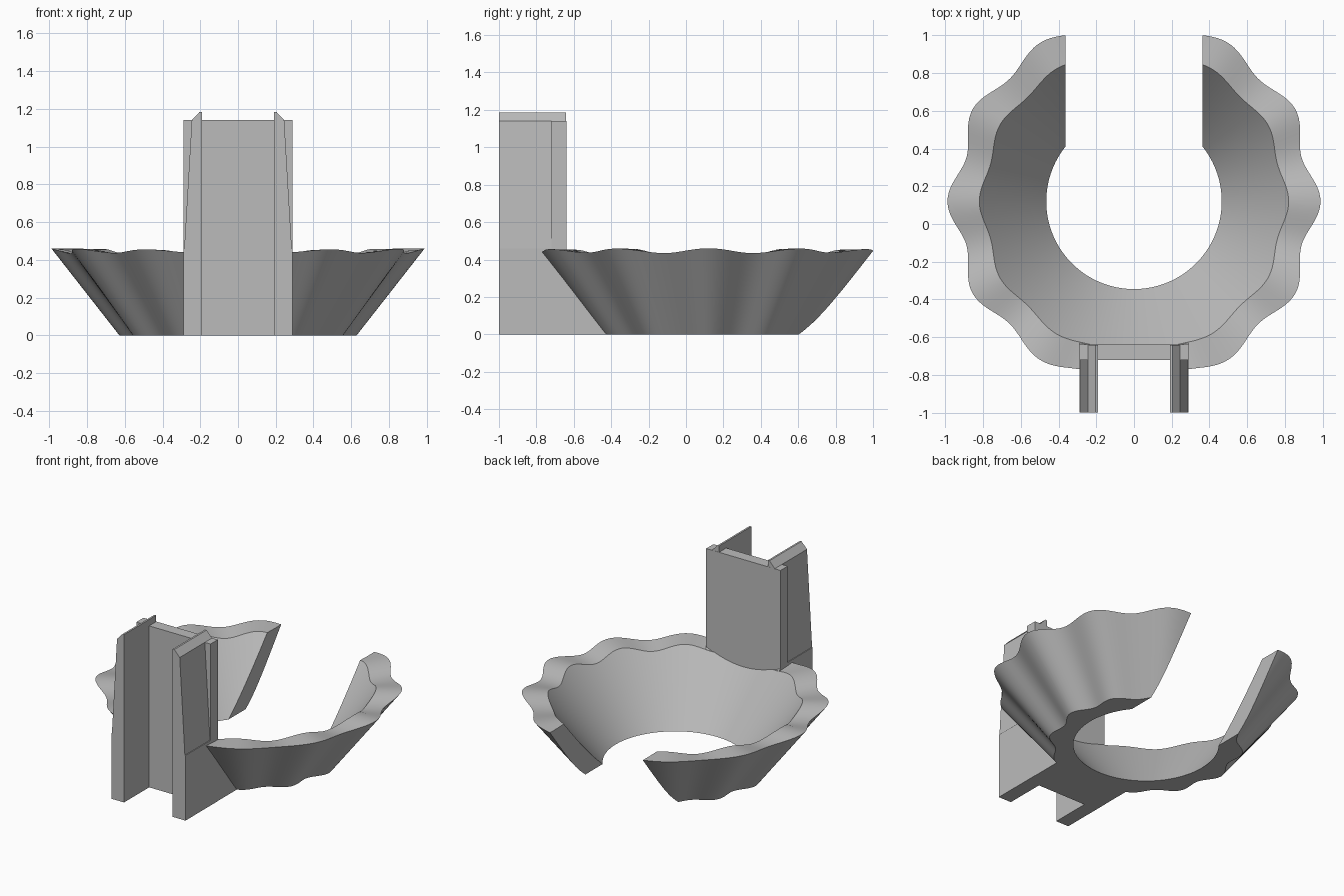
import bpy, bmesh, math

if "Cube" in bpy.data.objects:
    bpy.data.objects.remove(bpy.data.objects["Cube"])

CY = 0.12          # centre of the bowl in y
H = 0.46           # bowl height
R0, R1 = 0.465, 0.82   # inner cone radii, bottom and top

grey = bpy.data.materials.new("grey_plastic")
grey.diffuse_color = (0.5, 0.5, 0.5, 1)
grey.use_nodes = True
grey.node_tree.nodes["Principled BSDF"].inputs["Base Color"].default_value = grey.diffuse_color


def make(name, bm):
    bmesh.ops.recalc_face_normals(bm, faces=bm.faces)
    me = bpy.data.meshes.new(name)
    bm.to_mesh(me)
    bm.free()
    me.materials.append(grey)
    ob = bpy.data.objects.new(name, me)
    bpy.context.collection.objects.link(ob)
    return ob


def prism(name, pts, y0, y1):
    """Extrude an x-z outline along y."""
    bm = bmesh.new()
    a = [bm.verts.new((x, y0, z)) for x, z in pts]
    b = [bm.verts.new((x, y1, z)) for x, z in pts]
    bm.faces.new(a)
    bm.faces.new(b[::-1])
    n = len(pts)
    for i in range(n):
        j = (i + 1) % n
        bm.faces.new((a[i], b[i], b[j], a[j]))
    return make(name, bm)


def box(name, x, y0, y1, z0, z1):
    return prism(name, [(-x, z0), (x, z0), (x, z1), (-x, z1)], y0, y1)


def cut(ob, cutter):
    cutter.hide_render = True
    bpy.context.view_layer.objects.active = ob
    m = ob.modifiers.new("cut", 'BOOLEAN')
    m.operation = 'DIFFERENCE'
    m.solver = 'EXACT'
    m.object = cutter
    bpy.ops.object.modifier_apply(modifier=m.name)
    bpy.data.objects.remove(cutter)


def smooth(ob, deg):
    bpy.ops.object.select_all(action='DESELECT')
    ob.select_set(True)
    bpy.context.view_layer.objects.active = ob
    bpy.ops.object.shade_smooth_by_angle(angle=math.radians(deg))


# Scalloped bowl: smooth cone inside, twelve lobes outside
bm = bmesh.new()
N = 240
rings = []
for i in range(N):
    t = 2 * math.pi * i / N
    w = math.cos(12 * t) * (1 - 0.45 * math.sin(t) ** 2)
    v = (1 - w) / 2
    ri = R1 - 0.035 * v
    profile = [(R0, 0), (0.602 + 0.027 * w, 0),
               (0.953 + 0.036 * w, H - 0.026 * v),
               (ri, H * (ri - R0) / (R1 - R0))]
    rings.append([bm.verts.new((r * math.cos(t), CY + r * math.sin(t), z))
                  for r, z in profile])
for i in range(N):
    a, b = rings[i], rings[(i + 1) % N]
    for k in range(4):
        m = (k + 1) % 4
        bm.faces.new((a[k], b[k], b[m], a[m]))
bowl = make("bowl", bm)
cut(bowl, box("gap_cutter", 0.363, 0.1, 1.4, -0.2, 0.8))
cut(bowl, box("channel_cutter", 0.2, -1.3, -0.70, -0.2, 0.8))
smooth(bowl, 30)

# Solid base joining the bowl to the mount, hollowed by the inner cone
base = box("mount_base", 0.289, -0.72, -0.40, 0, 0.45)
bm = bmesh.new()
s = (R1 - R0) / H
bmesh.ops.create_cone(bm, cap_ends=True, segments=120,
                      radius1=R0 - 0.1 * s + 0.004, radius2=R0 + 0.7 * s + 0.004,
                      depth=0.8)
bmesh.ops.translate(bm, verts=bm.verts, vec=(0, CY, 0.3))
cut(base, make("cone_cutter", bm))

# Upright back plate
box("back_plate", 0.29, -0.72, -0.64, 0, 1.14)

# Tapered side flanges with a through hole
outline = [(0.19, 0), (0.29, 0), (0.29, H), (0.285, H),
           (0.245, 1.14), (0.203, 1.185), (0.19, 1.185)]
for side, name in ((1, "right_flange"), (-1, "left_flange")):
    fl = prism(name, [(side * x, z) for x, z in outline], -1.0, -0.641)
    bm = bmesh.new()
    bmesh.ops.create_cone(bm, cap_ends=True, segments=32,
                          radius1=0.048, radius2=0.048, depth=1)
    for v in bm.verts:
        x, y, z = v.co
        v.co = (z, y - 0.885, x + 0.823)
    cut(fl, make("hole_cutter", bm))
    smooth(fl, 30)
